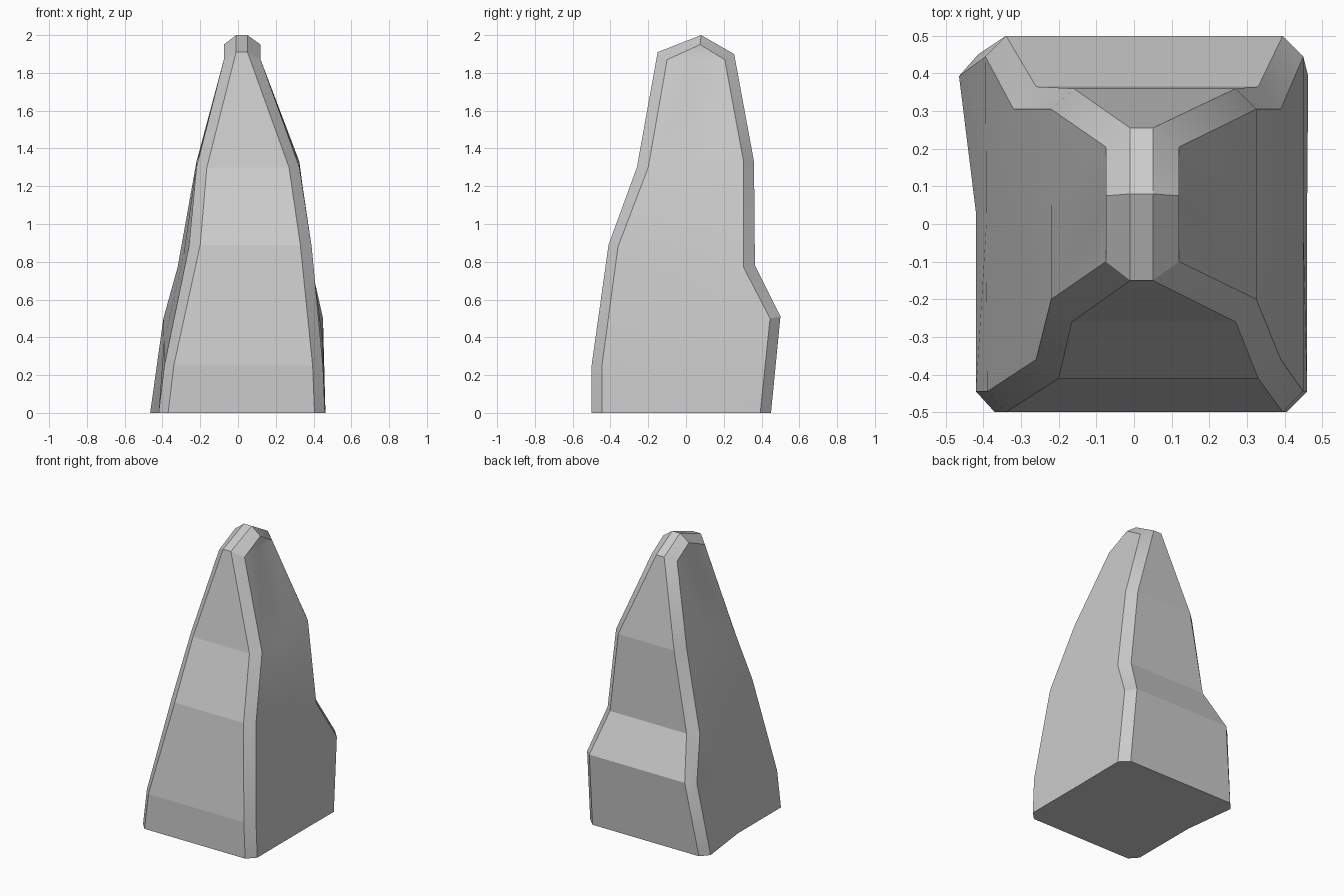
import bpy, bmesh, math

if "Cube" in bpy.data.objects:
    bpy.data.objects.remove(bpy.data.objects["Cube"])

# Side profile, front foot -> peak -> back foot: (y, z, left x, right x)
rim = [(-.50, 0, -.37, .405), (-.50, .25, -.34, .395), (-.41, .89, -.20, .33),
       (-.26, 1.30, -.165, .27), (-.15, 1.91, -.01, .05), (.08, 2.0, -.01, .05),
       (.255, 1.90, -.01, .05), (.36, 1.33, -.16, .27), (.365, .78, -.26, .33),
       (.50, .51, -.34, .395), (.45, 0, -.415, .405)]
# Inset profile bounding the broad side faces
inset = [(-.445, 0, -.42, .46), (-.445, .25, -.39, .45), (-.36, .88, -.26, .39),
         (-.20, 1.30, -.22, .325), (-.10, 1.87, -.075, .12), (.075, 1.95, -.075, .12),
         (.205, 1.87, -.075, .12), (.305, 1.33, -.22, .325), (.305, .77, -.32, .39),
         (.445, .50, -.395, .45), (.393, 0, -.465, .463)]

bm = bmesh.new()


def loop(profile, side):
    return [bm.verts.new((p[2 + side], p[0], p[1])) for p in profile]


outer = [loop(rim, s) for s in (0, 1)]
inner = [loop(inset, s) for s in (0, 1)]
flat, smooth = [], []

# Front, crown and back strip
for i in range(10):
    flat.append(bm.faces.new((outer[0][i], outer[1][i], outer[1][i + 1], outer[0][i + 1])))

# Chamfers and broad sides with a middle column
mids = []
for s in (0, 1):
    o, n = outer[s], inner[s]
    for i in range(10):
        smooth.append(bm.faces.new((o[i], o[i + 1], n[i + 1], n[i])))
    mid = [bm.verts.new((n[i].co + n[10 - i].co) / 2) for i in range(5)]
    mid[0].co = ((-.42, .46)[s], .03, 0)
    for i in range(4):
        smooth.append(bm.faces.new((n[i], n[i + 1], mid[i + 1], mid[i])))
        smooth.append(bm.faces.new((mid[i], mid[i + 1], n[9 - i], n[10 - i])))
    smooth.append(bm.faces.new((n[4], n[5], mid[4])))
    smooth.append(bm.faces.new((mid[4], n[5], n[6])))
    mids.append(mid)

# Flat base
flat.append(bm.faces.new((outer[0][0], outer[1][0], inner[1][0], mids[1][0], inner[1][10],
                          outer[1][10], outer[0][10], inner[0][10], mids[0][0], inner[0][0])))
bmesh.ops.recalc_face_normals(bm, faces=bm.faces[:])

# Faceted strip, softly shaded sides with crisp edges
for f in smooth:
    f.smooth = True
for e in bm.edges:
    e.smooth = e.calc_face_angle(0) < math.radians(30)

mesh = bpy.data.meshes.new("rock_spire")
bm.to_mesh(mesh)
bm.free()
bpy.context.collection.objects.link(bpy.data.objects.new("rock_spire", mesh))
